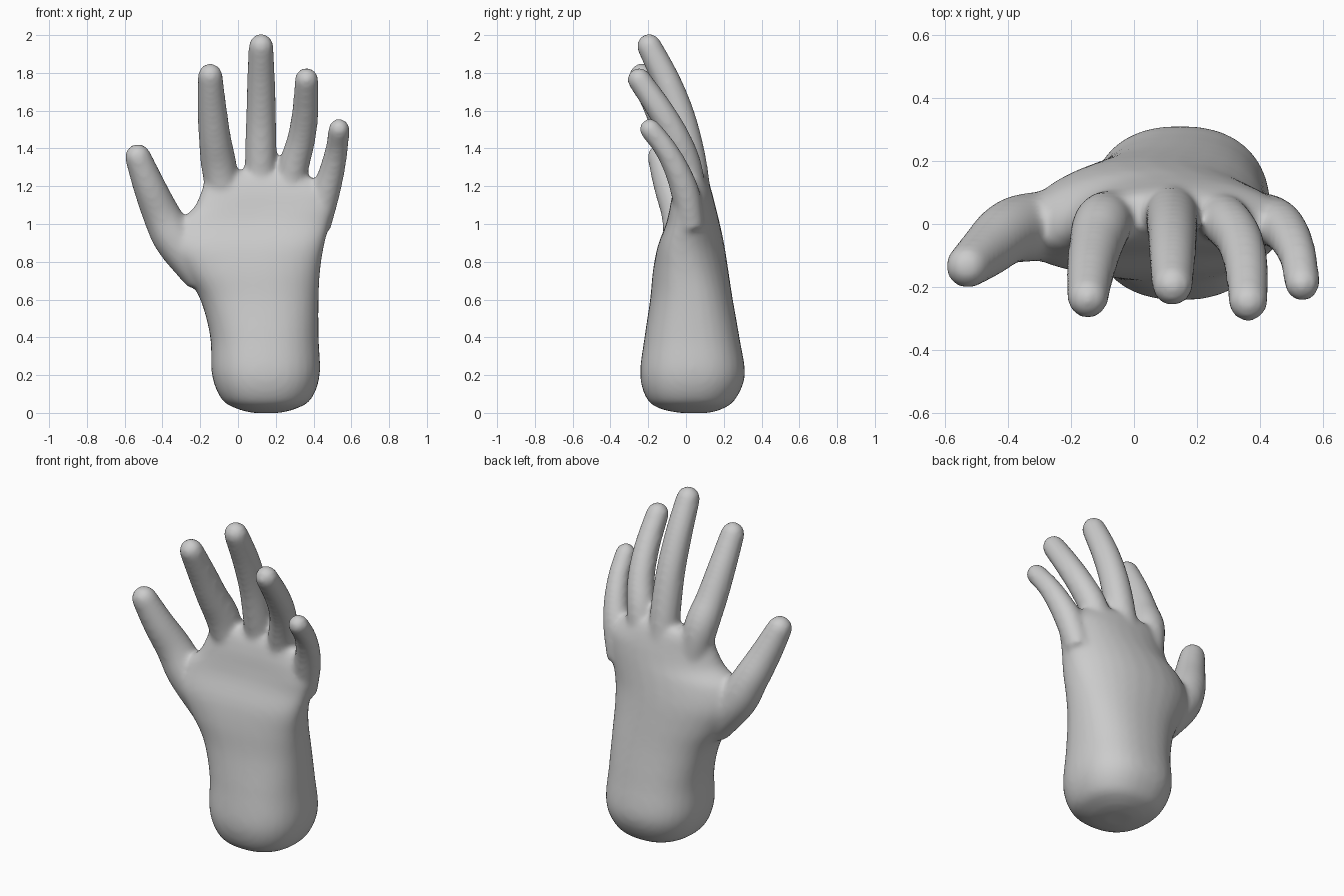
import bpy, bmesh
from math import sin, cos, pi, radians, copysign
from mathutils import Vector

cube = bpy.data.objects.get("Cube")
if cube:
    bpy.data.objects.remove(cube, do_unlink=True)

SIDES = 32


def catmull(rows, steps):
    """Smoothly resample rows of numbers."""
    pts = [Vector(r) for r in rows]
    pts = [pts[0]] + pts + [pts[-1]]
    out = []
    for a, b, c, d in zip(pts, pts[1:], pts[2:], pts[3:]):
        for i in range(steps):
            t = i / steps
            out.append(0.5 * (2 * b + (c - a) * t + (2 * a - 5 * b + 4 * c - d) * t ** 2
                              + (3 * b - a - 3 * c + d) * t ** 3))
    return out + [pts[-1]]


def loft(bm, rings):
    """Bridge rings of points into a closed skin."""
    loops = [[bm.verts.new(p) for p in ring] for ring in rings]
    for lo, hi in zip(loops, loops[1:]):
        for i in range(SIDES):
            j = (i + 1) % SIDES
            bm.faces.new((lo[i], lo[j], hi[j], hi[i]))
    bm.faces.new(loops[0][::-1])
    bm.faces.new(loops[-1])


def palm_ring(row):
    """Rounded section: height, x range, y range, forward bend of the edges."""
    z, x0, x1, y0, y1, bend = row
    ring = []
    for i in range(SIDES):
        a = 2 * pi * i / SIDES
        u, v = (copysign(abs(f(a)) ** 0.85, f(a)) for f in (cos, sin))
        ring.append(((x0 + x1) / 2 + u * (x1 - x0) / 2,
                     (y0 + y1) / 2 + v * (y1 - y0) / 2 - bend * u * u, z))
    return ring


def finger(bm, rows):
    """Tapered tube along x, y, z, radius with a round tip."""
    path = catmull(rows, 6)
    tips = []
    end, r = path[-1].to_3d(), path[-1][3]
    way = (end - path[-2].to_3d()).normalized()
    for deg in (20, 40, 60, 75, 86):
        a = radians(deg)
        tips.append((end + way * r * sin(a), way, r * cos(a)))
    spots = []
    for i, p in enumerate(path):
        t = path[min(i + 1, len(path) - 1)].to_3d() - path[max(i - 1, 0)].to_3d()
        spots.append((p.to_3d(), t.normalized(), p[3]))
    rings = []
    for c, t, rad in spots + tips:
        side = Vector((0, 1, 0)).cross(t).normalized()
        up = t.cross(side)
        rings.append([c + rad * (side * cos(2 * pi * i / SIDES) + up * sin(2 * pi * i / SIDES))
                      for i in range(SIDES)])
    loft(bm, rings)


bm = bmesh.new()

# Wrist and palm
palm = [(0.0, 0.08, 0.22, -0.03, 0.12, 0),
        (0.02, 0.0, 0.3, -0.13, 0.19, 0),
        (0.07, -0.085, 0.385, -0.205, 0.26, 0),
        (0.2, -0.138, 0.433, -0.243, 0.312, 0),
        (0.4, -0.147, 0.427, -0.22, 0.283, 0),
        (0.6, -0.2, 0.427, -0.19, 0.248, 0.01),
        (0.75, -0.29, 0.435, -0.175, 0.225, 0.03),
        (0.88, -0.36, 0.455, -0.15, 0.205, 0.05),
        (1.0, -0.33, 0.485, -0.105, 0.18, 0.05),
        (1.08, -0.24, 0.5, -0.085, 0.16, 0.05),
        (1.16, -0.2, 0.49, -0.07, 0.14, 0.04),
        (1.24, -0.17, 0.4, -0.045, 0.115, 0.03),
        (1.28, -0.1, 0.32, -0.01, 0.09, 0.02)]
loft(bm, [palm_ring(r) for r in catmull(palm, 5)])

# Thumb
finger(bm, [(-0.18, 0.0, 0.72, 0.1), (-0.33, -0.01, 0.91, 0.11), (-0.405, -0.03, 1.05, 0.1),
            (-0.47, -0.085, 1.2, 0.086), (-0.53, -0.135, 1.355, 0.07)])
# Index finger
finger(bm, [(-0.07, 0.03, 1.1, 0.08), (-0.1, 0.0, 1.3, 0.094), (-0.122, -0.07, 1.45, 0.086),
            (-0.138, -0.15, 1.62, 0.077), (-0.147, -0.235, 1.785, 0.066)])
# Middle finger
finger(bm, [(0.115, 0.06, 1.1, 0.08), (0.12, 0.025, 1.33, 0.084), (0.122, -0.025, 1.55, 0.08),
            (0.122, -0.1, 1.75, 0.075), (0.122, -0.195, 1.942, 0.066)])
# Ring finger
finger(bm, [(0.26, 0.04, 1.1, 0.075), (0.295, 0.005, 1.3, 0.08), (0.335, -0.05, 1.45, 0.075),
            (0.357, -0.135, 1.6, 0.07), (0.363, -0.248, 1.765, 0.063)])
# Little finger
finger(bm, [(0.42, 0.03, 0.98, 0.07), (0.46, 0.0, 1.15, 0.076), (0.497, -0.045, 1.28, 0.068),
            (0.523, -0.11, 1.4, 0.06), (0.535, -0.19, 1.502, 0.057)])

bmesh.ops.recalc_face_normals(bm, faces=bm.faces[:])
mesh = bpy.data.meshes.new("hand")
bm.to_mesh(mesh)
bm.free()
hand = bpy.data.objects.new("hand", mesh)
bpy.context.collection.objects.link(hand)

# Skin colour
skin = bpy.data.materials.new("plain grey")
skin.use_nodes = True
skin.diffuse_color = (0.6, 0.6, 0.6, 1)
skin.node_tree.nodes["Principled BSDF"].inputs["Base Color"].default_value = skin.diffuse_color
mesh.materials.append(skin)

# Fuse the parts and soften the joins
fuse = hand.modifiers.new("fuse", 'REMESH')
fuse.mode = 'VOXEL'
fuse.voxel_size = 0.014
fuse.use_smooth_shade = True
soften = hand.modifiers.new("soften", 'SMOOTH')
soften.factor = 0.5
soften.iterations = 14
